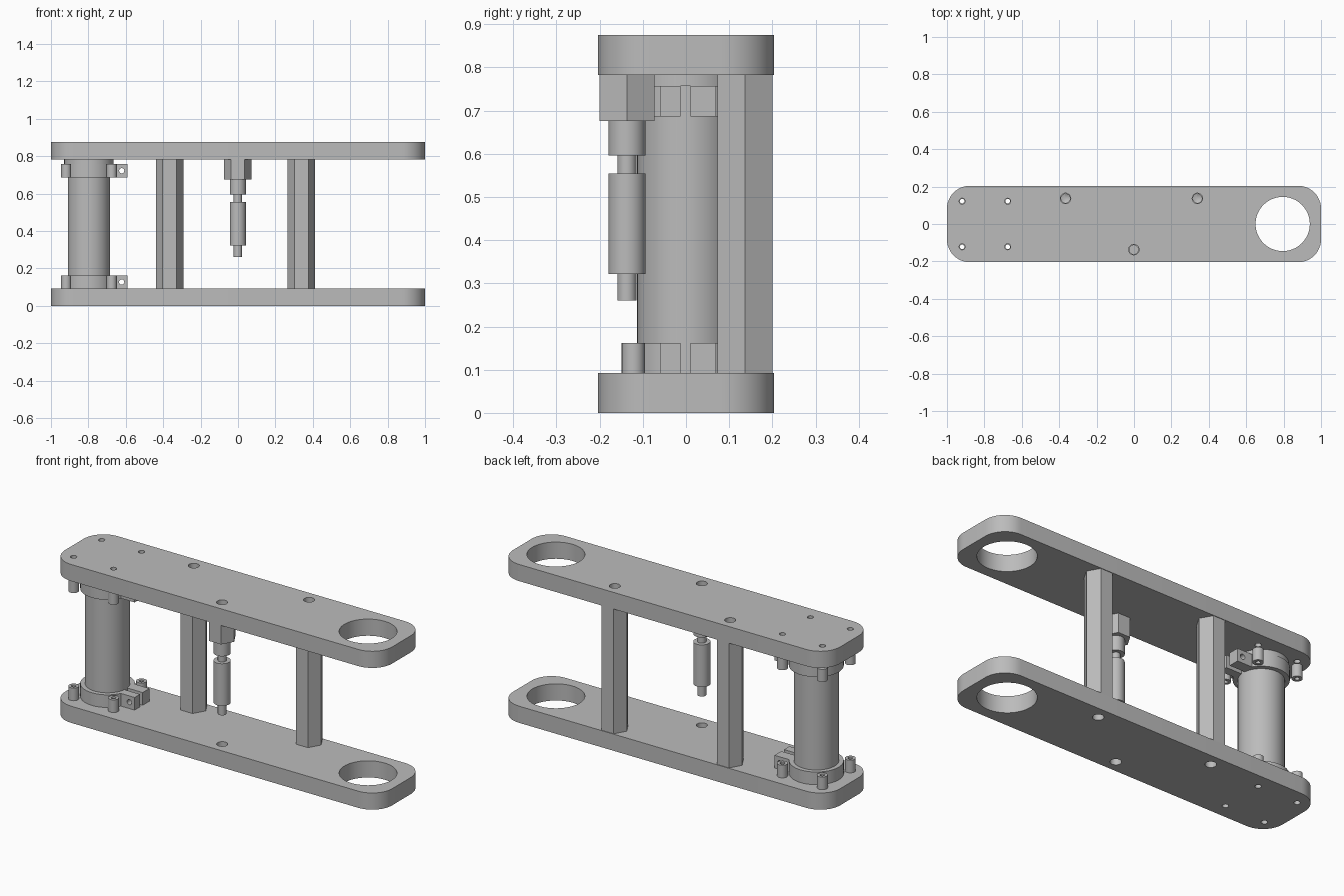
import bpy, bmesh, math
from mathutils import Matrix

cube = bpy.data.objects.get("Cube")
if cube:
    bpy.data.objects.remove(cube, do_unlink=True)

# One plain grey for every part
grey = bpy.data.materials.new("machined_grey")
grey.use_nodes = True
colour = (0.5, 0.5, 0.5, 1)
grey.diffuse_color = colour
grey.node_tree.nodes["Principled BSDF"].inputs["Base Color"].default_value = colour

PLATE = 0.092                  # plate thickness
TOP = 0.783                    # underside of upper plate
HEIGHT = 0.875
TUBE_X = -0.797                # clamp and tube centre
POST_Y = 0.137
LUG = 0.122                    # lug offset from the tube centre
LUGS = [(TUBE_X + sx * LUG, sy * LUG) for sx in (-1, 1) for sy in (-1, 1)]
POSTS = [(-0.366, POST_Y), (0.339, POST_Y)]
PLUNGER = (-0.001, -POST_Y)


def to_object(name, bm):
    mesh = bpy.data.meshes.new(name)
    bm.to_mesh(mesh)
    bm.free()
    mesh.materials.append(grey)
    ob = bpy.data.objects.new(name, mesh)
    bpy.context.collection.objects.link(ob)
    return ob


def rod(name, x, y, z0, z1, r, sides=48, r_top=None):
    bm = bmesh.new()
    bmesh.ops.create_cone(bm, cap_ends=True, segments=sides, radius1=r,
                          radius2=r if r_top is None else r_top, depth=z1 - z0)
    if sides == 6:             # hexagon corners point along x
        bmesh.ops.rotate(bm, verts=bm.verts, matrix=Matrix.Rotation(math.pi / 6, 3, 'Z'))
        if max(v.co.x for v in bm.verts) < r * 0.99:
            bmesh.ops.rotate(bm, verts=bm.verts, matrix=Matrix.Rotation(math.pi / 6, 3, 'Z'))
    bmesh.ops.translate(bm, verts=bm.verts, vec=(x, y, (z0 + z1) / 2))
    return to_object(name, bm)


def box(name, x0, x1, y0, y1, z0, z1):
    bm = bmesh.new()
    bmesh.ops.create_cube(bm, size=1)
    bmesh.ops.scale(bm, verts=bm.verts, vec=(x1 - x0, y1 - y0, z1 - z0))
    bmesh.ops.translate(bm, verts=bm.verts,
                        vec=((x0 + x1) / 2, (y0 + y1) / 2, (z0 + z1) / 2))
    return to_object(name, bm)


def combine(ob, others, operation='DIFFERENCE'):
    # Apply each boolean in turn, then drop the helper
    bpy.context.view_layer.objects.active = ob
    for other in others:
        mod = ob.modifiers.new("cut", 'BOOLEAN')
        mod.operation, mod.solver, mod.object = operation, 'EXACT', other
        bpy.ops.object.modifier_apply(modifier=mod.name)
        bpy.data.objects.remove(other, do_unlink=True)
    return ob


def drill(x, y, r):
    return rod("drill", x, y, -0.1, 1, r, 24)


def plate(name, z0):
    # Rounded slab with a large bore, post screw holes and clamp screw holes
    bm = bmesh.new()
    bmesh.ops.create_cube(bm, size=1)
    bmesh.ops.scale(bm, verts=bm.verts, vec=(2, 0.408, PLATE))
    bmesh.ops.translate(bm, verts=bm.verts, vec=(0, 0, z0 + PLATE / 2))
    uprights = [e for e in bm.edges
                if abs(e.verts[0].co.z - e.verts[1].co.z) > PLATE / 2]
    bmesh.ops.bevel(bm, geom=uprights, offset=0.122, segments=12,
                    profile=0.5, affect='EDGES')
    ob = to_object(name, bm)
    cutters = [rod("bore", 0.795, 0, -0.1, 1, 0.145, 64)]
    cutters += [drill(x, y, 0.028) for x, y in POSTS + [PLUNGER]]
    cutters += [drill(x, y, 0.016) for x, y in LUGS]
    return combine(ob, cutters)


def clamp(name, z0):
    # Ring with four screw lugs and a pair of split pinch ears
    z1 = z0 + 0.07
    ob = rod(name, TUBE_X, 0, z0, z1, 0.137, 64)
    parts = [rod("lug", x, y, z0, z1, 0.027, 24) for x, y in LUGS]
    parts.append(box("ears", TUBE_X, -0.59, -0.06, 0.07, z0, z1))
    combine(ob, parts, 'UNION')
    pinch = rod("pinch_hole", 0, 0, -0.2, 0.2, 0.014, 24)
    pinch.data.transform(Matrix.Translation((-0.622, 0, z0 + 0.035))
                         @ Matrix.Rotation(math.pi / 2, 4, 'X'))
    cutters = [rod("bore", TUBE_X, 0, -0.1, 1, 0.113, 64),
               box("slit", TUBE_X, -0.5, -0.013, 0.011, -0.1, 1), pinch]
    cutters += [drill(x, y, 0.012) for x, y in LUGS]
    return combine(ob, cutters)


def tapped_hole(x, y, z, up):
    # Blind hole with a conical tip, entering a hex bar end
    tip = z + up * 0.1
    lo, hi = sorted((z - up * 0.02, tip))
    hole = rod("tap", x, y, lo, hi, 0.024, 24)
    a, b = sorted((tip, tip + up * 0.014))
    cone = rod("tap_tip", x, y, a, b, 0.024 if up > 0 else 0, 24,
               0 if up > 0 else 0.024)
    return [hole, cone]


# Plates
plate("lower_plate", 0)
plate("upper_plate", TOP)

# Hexagonal spacer posts
for side, (x, y) in zip(("right", "left"), POSTS):
    post = rod(side + "_post", x, y, PLATE, TOP, 0.0735, 6)
    combine(post, tapped_hole(x, y, PLATE, 1) + tapped_hole(x, y, TOP, -1))

# Main tube with its upper collar and the two clamps
rod("main_tube", TUBE_X, 0, PLATE, TOP, 0.113, 64)
rod("tube_collar", TUBE_X, 0, 0.757, TOP, 0.132, 64)
clamp("lower_clamp", PLATE)
clamp("upper_clamp", 0.687)

# Plunger hanging from the upper plate
px, py = PLUNGER
nut = rod("plunger_nut", px, py, 0.676, TOP, 0.0735, 6)
combine(nut, tapped_hole(px, py, TOP, -1)[:1])
rod("plunger_neck", px, py, 0.596, 0.676, 0.043)
rod("plunger_rod", px, py, 0.26, 0.596, 0.022, 32)
rod("plunger_barrel", px, py, 0.322, 0.555, 0.043)

# Smooth curved walls, keep corners crisp
bpy.ops.object.select_all(action='DESELECT')
for ob in bpy.context.scene.objects:
    if ob.type == 'MESH':
        ob.select_set(True)
        bpy.context.view_layer.objects.active = ob
bpy.ops.object.shade_smooth_by_angle(angle=math.radians(30))
